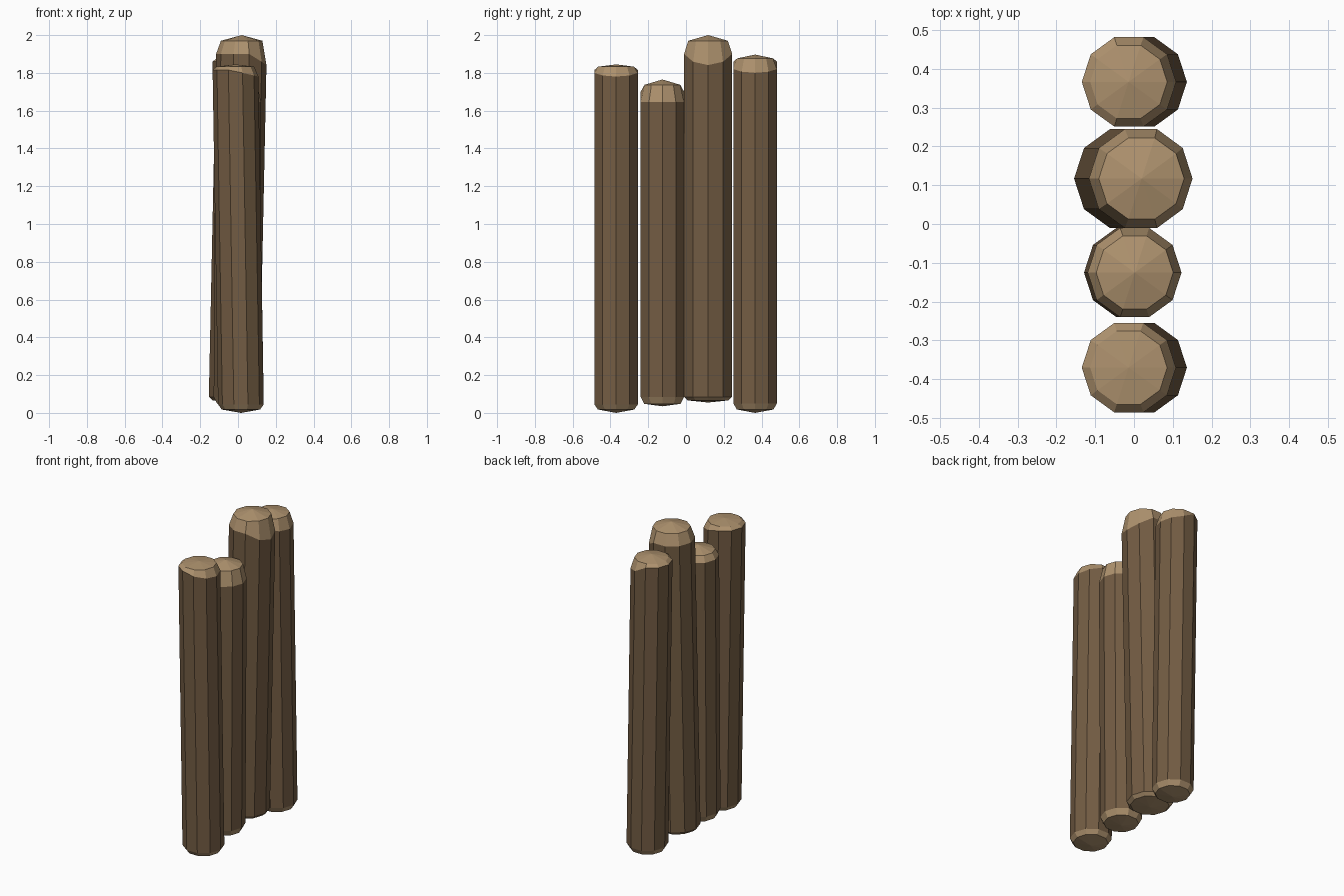
import bpy, bmesh, math

if "Cube" in bpy.data.objects:
    bpy.data.objects.remove(bpy.data.objects["Cube"])

SIDES = 10


def material(name, rgb):
    m = bpy.data.materials.new(name)
    m.diffuse_color = (*rgb, 1.0)
    m.use_nodes = True
    m.node_tree.nodes["Principled BSDF"].inputs["Base Color"].default_value = m.diffuse_color
    return m


bark = material("bark brown", (0.17, 0.107, 0.056))
cut_wood = material("cut wood tan", (0.42, 0.285, 0.155))


def log(name, y, radius, x_bottom, x_top, low, high):
    """Leaning log. low = (tip, ring, shoulder) heights at the foot,
    high = (shoulder on -x side, shoulder on +x side, extra dip at +x, ring, tip)."""
    bm = bmesh.new()
    back, front, dip, ring_z, tip_z = high

    def centre_x(z):
        return x_bottom + (x_top - x_bottom) * (z - low[0]) / (tip_z - low[0])

    def ring(r, height):
        verts = []
        for i in range(SIDES):
            a = math.tau * i / SIDES
            z = height(math.cos(a))
            verts.append(bm.verts.new((centre_x(z) + r * math.cos(a), y + r * math.sin(a), z)))
        return verts

    def shoulder(c):
        return front - dip * max(0, c - 0.35) if c > 0 else back

    rings = [ring(radius * 0.84, lambda c: low[1]),
             ring(radius, lambda c: low[2]),
             ring(radius, shoulder),
             ring(radius * 0.82, lambda c: ring_z)]
    foot = bm.verts.new((centre_x(low[0]), y, low[0]))
    tip = bm.verts.new((centre_x(tip_z), y, tip_z))
    for i in range(SIDES):
        j = (i + 1) % SIDES
        for k in range(3):
            f = bm.faces.new((rings[k][i], rings[k][j], rings[k + 1][j], rings[k + 1][i]))
            f.material_index = 0 if k == 1 else 1   # bark only on the trunk
        bm.faces.new((foot, rings[0][j], rings[0][i])).material_index = 1
        bm.faces.new((tip, rings[3][i], rings[3][j])).material_index = 1
    bmesh.ops.recalc_face_normals(bm, faces=bm.faces)
    me = bpy.data.meshes.new(name)
    bm.to_mesh(me)
    bm.free()
    me.materials.append(bark)
    me.materials.append(cut_wood)
    ob = bpy.data.objects.new(name, me)
    bpy.context.collection.objects.link(ob)


# four upright logs in a row, each with its own height and lean
log("log_front", -0.37, 0.121, 0.016, -0.014, (0.0, 0.018, 0.045), (1.815, 1.80, 0.03, 1.833, 1.845))
log("log_middle_short", -0.125, 0.121, -0.008, 0.002, (0.035, 0.048, 0.085), (1.70, 1.645, 0.0, 1.737, 1.765))
log("log_middle_tall", 0.117, 0.134, -0.021, 0.02, (0.055, 0.066, 0.085), (1.90, 1.90, 0.09, 1.97, 2.0))
log("log_back", 0.366, 0.121, 0.016, -0.014, (0.0, 0.018, 0.05), (1.86, 1.82, 0.03, 1.877, 1.897))
